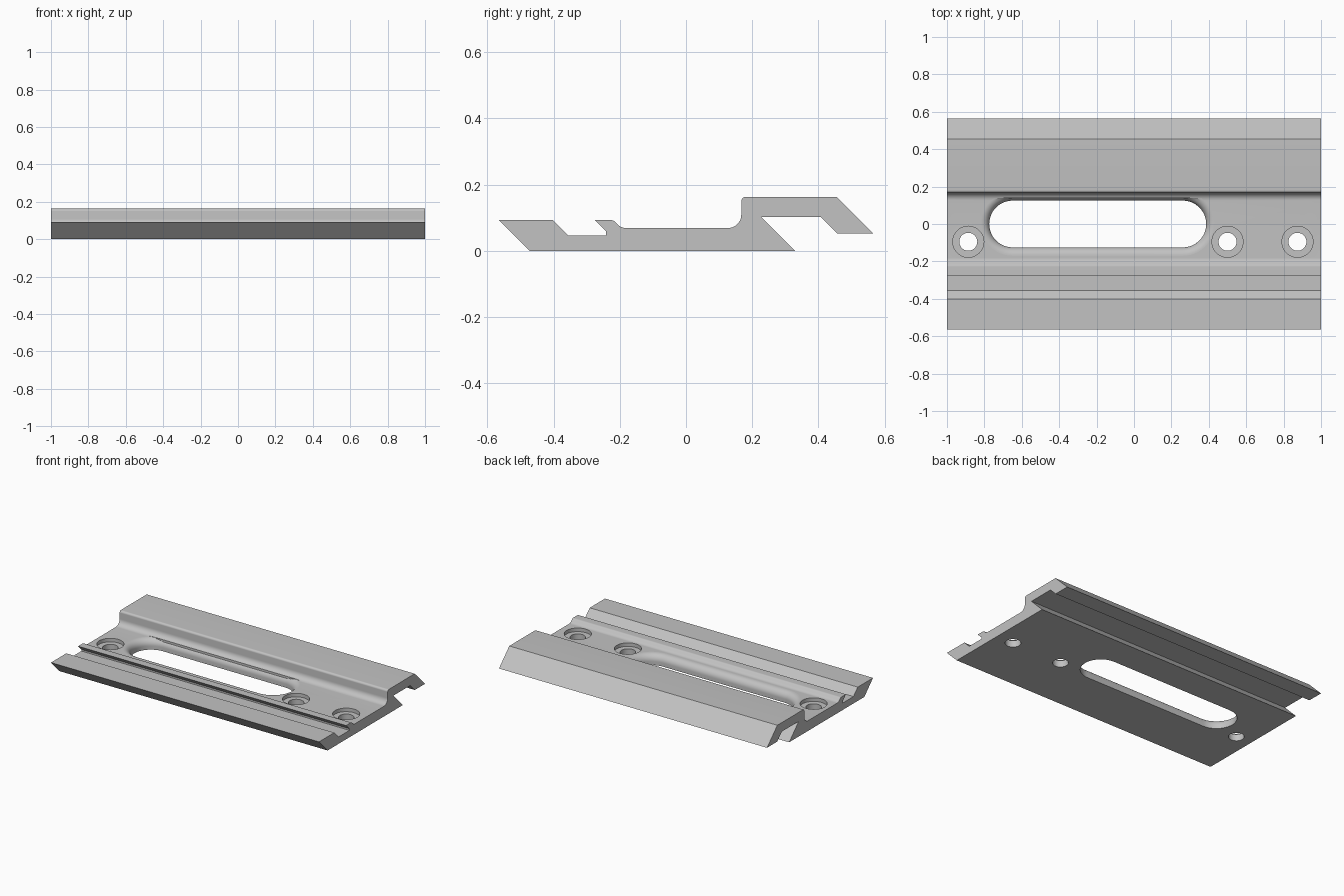
import bpy, bmesh, math
from mathutils import Vector

cube = bpy.data.objects.get("Cube")
if cube:
    bpy.data.objects.remove(cube, do_unlink=True)

# One plain grey finish
grey = bpy.data.materials.new("satin grey")
grey.use_nodes = True
colour = (0.54, 0.54, 0.54, 1)
grey.diffuse_color = colour
grey.node_tree.nodes["Principled BSDF"].inputs["Base Color"].default_value = colour


def loft(name, rings):
    """Closed solid through a stack of equal-length rings."""
    bm = bmesh.new()
    loops = [[bm.verts.new(p) for p in ring] for ring in rings]
    n = len(loops[0])
    for a, b in zip(loops, loops[1:]):
        for i in range(n):
            j = (i + 1) % n
            bm.faces.new((a[i], a[j], b[j], b[i]))
    bm.faces.new(loops[0][::-1])
    bm.faces.new(loops[-1])
    bmesh.ops.recalc_face_normals(bm, faces=bm.faces)
    mesh = bpy.data.meshes.new(name)
    bm.to_mesh(mesh)
    bm.free()
    mesh.materials.append(grey)
    obj = bpy.data.objects.new(name, mesh)
    bpy.context.collection.objects.link(obj)
    return obj


def rounded(corners, steps=10):
    """Profile outline; corners with a third value are filleted by that radius."""
    out = []
    for i, c in enumerate(corners):
        p = Vector(c[:2])
        if len(c) == 2:
            out.append(p)
            continue
        u = (Vector(corners[i - 1][:2]) - p).normalized()
        v = (Vector(corners[(i + 1) % len(corners)][:2]) - p).normalized()
        half = u.angle(v) / 2
        centre = p + (u + v).normalized() * (c[2] / math.sin(half))
        start = p + u * (c[2] / math.tan(half)) - centre
        end = p + v * (c[2] / math.tan(half)) - centre
        sweep = math.pi - 2 * half
        for k in range(steps + 1):
            t = k / steps
            out.append(centre + (start * math.sin((1 - t) * sweep)
                                 + end * math.sin(t * sweep)) / math.sin(sweep))
    return out


def stadium(cx, cy, straight, radius, z, y_max=9.0, steps=24):
    """Ring of a slot outline, optionally flattened at y_max."""
    ring = []
    for side, first in ((1, -math.pi / 2), (-1, math.pi / 2)):
        for k in range(steps + 1):
            a = first + math.pi * k / steps
            y = cy + radius * math.sin(a)
            ring.append((cx + side * straight + radius * math.cos(a), min(y, y_max), z))
    return ring


def circle(cx, cy, radius, z, n=48):
    return [(cx + radius * math.cos(2 * math.pi * k / n),
             cy + radius * math.sin(2 * math.pi * k / n), z) for k in range(n)]


# Extruded rail: front lip, groove, hooked rib, floor, raised rear hook
floor = 0.069
profile = rounded([
    (-0.473, 0), (-0.565, 0.093), (-0.402, 0.093), (-0.356, 0.047),
    (-0.241, 0.047), (-0.241, 0.058), (-0.276, 0.093),
    (-0.22, 0.093, 0.02), (-0.196, floor, 0.035),
    (0.167, floor, 0.04), (0.167, 0.163, 0.014),
    (0.455, 0.163), (0.565, 0.053), (0.456, 0.053), (0.407, 0.102),
    (0.228, 0.102), (0.329, 0)])
rail = loft("mounting_rail", [[(x, p.x, p.y) for p in profile] for x in (-1, 1)])

# Long slot with a rounded upper rim
rim = 0.045
levels = [(-0.1, 0)]
for k in range(11):
    a = math.pi / 2 * k / 10
    levels.append((floor - rim + rim * math.sin(a), rim * (1 - math.cos(a))))
levels.append((0.12, rim))
cutters = [loft("slot_cutter", [stadium(-0.194, 0, 0.455, 0.125 + d, z, 0.138)
                                for z, d in levels])]

# Three counterbored screw holes
for x in (-0.886, 0.5, 0.874):
    cutters.append(loft("screw_hole_cutter", [
        circle(x, -0.095, r, z) for r, z in
        ((0.048, -0.1), (0.048, 0.045), (0.083, 0.045), (0.083, 0.12))]))

bpy.ops.object.select_all(action='DESELECT')
bpy.context.view_layer.objects.active = rail
rail.select_set(True)
for cutter in cutters:
    cutter.hide_render = True
    mod = rail.modifiers.new("cut", 'BOOLEAN')
    mod.operation = 'DIFFERENCE'
    mod.solver = 'EXACT'
    mod.object = cutter
    bpy.ops.object.modifier_apply(modifier=mod.name)
    bpy.data.objects.remove(cutter, do_unlink=True)

bpy.ops.object.shade_smooth_by_angle(angle=math.radians(25))
